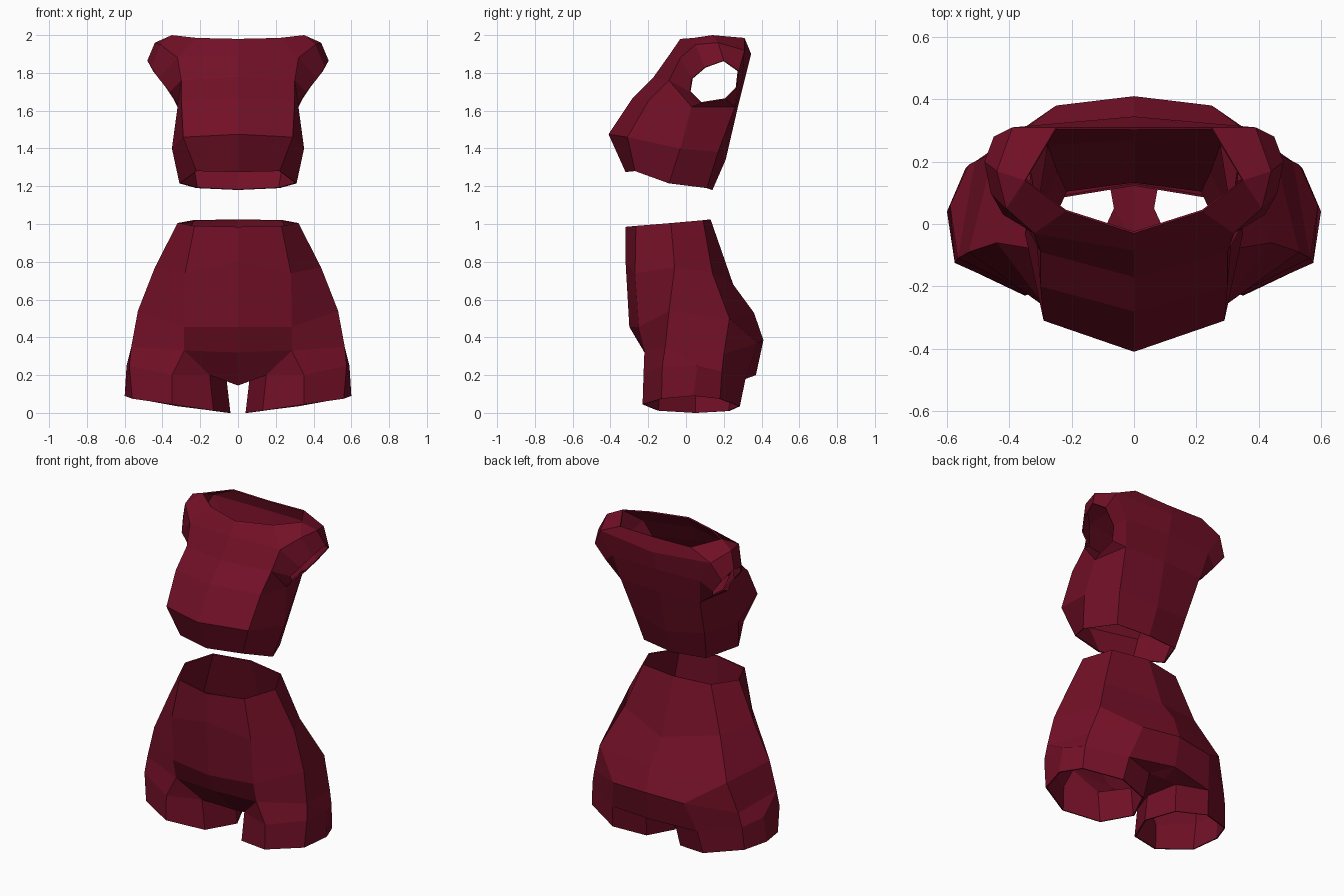
import bpy
import bmesh

cube = bpy.data.objects.get("Cube")
if cube:
    bpy.data.objects.remove(cube, do_unlink=True)

cloth = bpy.data.materials.new("dark red cloth")
cloth.use_nodes = True
cloth.diffuse_color = (0.17, 0.005, 0.02, 1)
bsdf = next(n for n in cloth.node_tree.nodes if n.type == "BSDF_PRINCIPLED")
bsdf.inputs["Base Color"].default_value = cloth.diffuse_color
bsdf.inputs["Roughness"].default_value = 0.8


def add_face(bm, *points):
    """Add one flat panel, dropping repeated corners."""
    points = list(dict.fromkeys(points))
    if len(points) > 2:
        bm.faces.new([bm.verts.new(p) for p in points])


def loft(bm, rows, closed=False):
    """Join neighbouring rows of points with panels."""
    for low, high in zip(rows, rows[1:]):
        count = len(low)
        for i in range(count if closed else count - 1):
            j = (i + 1) % count
            add_face(bm, low[i], low[j], high[j], high[i])


def finish(bm, name):
    """Weld the left half, mirror it and give the cloth a thin hem."""
    bmesh.ops.remove_doubles(bm, verts=bm.verts, dist=0.0005)
    bmesh.ops.recalc_face_normals(bm, faces=bm.faces)
    mesh = bpy.data.meshes.new(name)
    bm.to_mesh(mesh)
    bm.free()
    mesh.materials.append(cloth)
    obj = bpy.data.objects.new(name, mesh)
    bpy.context.collection.objects.link(obj)
    mirror = obj.modifiers.new("mirror", "MIRROR")
    mirror.use_clip = True
    mirror.merge_threshold = 0.001
    hem = obj.modifiers.new("hem", "SOLIDIFY")
    hem.thickness = 0.008
    hem.offset = -1
    return obj


# Top: rows run from the front centre round the left side to the back centre
hem = [(0, -.32, 1.275), (.22, -.27, 1.28), (.31, -.09, 1.215), (.22, .11, 1.19), (0, .14, 1.18)]
bust = [(0, -.41, 1.475), (.29, -.31, 1.46), (.35, -.03, 1.4), (.25, .17, 1.38), (0, .21, 1.34)]
neck = [(0, -.03, 1.98), (.22, .04, 1.985), (.35, .14, 2), (.25, .31, 1.985), (0, .31, 1.98)]

# Shoulder ring and sleeve opening, both from the top round the front
shoulder = [(.44, .17, 1.96), (.41, .05, 1.95), (.32, -.03, 1.88), (.3, -.09, 1.76),
            (.32, .03, 1.62), (.28, .26, 1.62), (.31, .3, 1.78), (.39, .31, 1.92)]
cuff = [(.48, .2, 1.865), (.46, .1, 1.83), (.42, .03, 1.77), (.36, .02, 1.7),
        (.325, .08, 1.64), (.34, .21, 1.66), (.38, .27, 1.72), (.45, .28, 1.81)]
crown, crown_front, collar, chest_side, armpit, armpit_back, blade, crown_back = shoulder
front_corner = (.3, -.2, 1.65)
front_low, front_mid, front_high = (0, -.28, 1.67), (0, -.17, 1.78), (0, -.085, 1.9)
back_low, back_mid, back_high = (0, .275, 1.62), (0, .315, 1.78), (0, .345, 1.9)

bm = bmesh.new()
loft(bm, [hem, bust, [front_low, front_corner, armpit, armpit_back, back_low]])
loft(bm, [(front_low, front_corner), (front_mid, chest_side), (front_high, collar), neck[:2]])
loft(bm, [(back_low, armpit_back), (back_mid, blade), (back_high, crown_back), (neck[4], neck[3])])
add_face(bm, front_corner, chest_side, armpit)
add_face(bm, neck[1], collar, crown_front, neck[2])
add_face(bm, neck[2], crown_front, crown)
add_face(bm, neck[2], crown, crown_back, neck[3])
loft(bm, [shoulder, cuff], closed=True)
finish(bm, "crop_top")

# Shorts: rows from waist to hips, front centre round to back centre
waist = [(0, -.32, .985), (.23, -.265, .99), (.32, -.08, 1.005), (.24, .09, 1.02), (0, .13, 1.025)]
belly = [(0, -.32, .8), (.28, -.27, .74), (.44, -.06, .77), (.34, .14, .74), (0, .25, .68)]
hips = [(0, -.3, .455), (.285, -.25, .455), (.53, -.09, .54), (.45, .23, .5), (0, .36, .53)]
groin, groin_side = (0, -.22, .32), (.285, -.22, .33)
thigh, thigh_back = (.565, -.11, .35), (.51, .2, .31)
seat, seat_centre = (.25, .38, .37), (0, .41, .385)
seat_low, crotch_back, crotch = (0, .37, .2), (0, .27, .165), (0, -.06, .145)

# Leg rings from the front round the outside
leg = [(.35, -.225, .2), (.575, -.125, .25), (.59, .06, .25), (.53, .19, .22),
       (.3, .315, .18), (.1, .26, .17), (.06, .05, .17), (.15, -.15, .2)]
leg_hem = [(.35, -.23, .045), (.56, -.13, .075), (.6, .04, .09), (.54, .18, .075),
           (.32, .285, .035), (.12, .23, .01), (.04, .05, 0), (.13, -.15, .012)]
front, outer, side, outer_back, back, inner_back, inner, inner_front = leg

bm = bmesh.new()
loft(bm, [waist, belly, hips])
loft(bm, [hips[:4], [groin, groin_side, thigh, thigh_back]])
add_face(bm, hips[3], seat, thigh_back)
add_face(bm, hips[3], hips[4], seat_centre, seat)
# Thighs and seat down to the leg
add_face(bm, groin, groin_side, inner_front, crotch)
add_face(bm, groin_side, front, inner_front)
add_face(bm, groin_side, thigh, outer, front)
add_face(bm, thigh, side, outer)
add_face(bm, thigh, thigh_back, outer_back, side)
add_face(bm, thigh_back, seat, back, outer_back)
add_face(bm, seat, seat_centre, seat_low, back)
add_face(bm, seat_low, inner_back, back)
add_face(bm, seat_low, crotch_back, inner_back)
add_face(bm, crotch_back, crotch, inner, inner_back)
add_face(bm, crotch, inner_front, inner)
loft(bm, [leg, leg_hem], closed=True)
finish(bm, "shorts")
